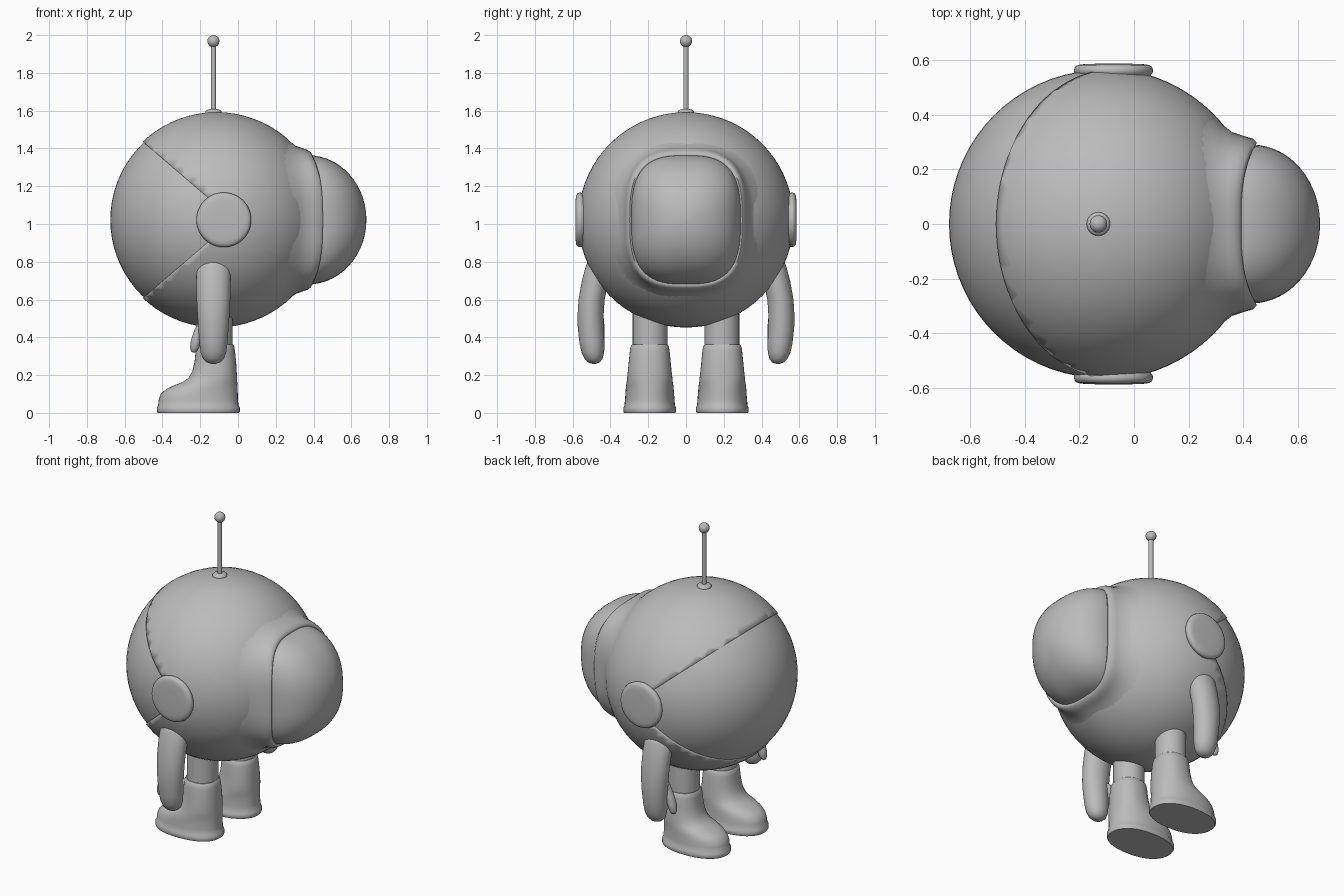
import bpy, bmesh, math
from mathutils import Vector

if "Cube" in bpy.data.objects:
    bpy.data.objects.remove(bpy.data.objects["Cube"])

GREY = bpy.data.materials.new("plain grey")
GREY.diffuse_color = (0.5, 0.5, 0.5, 1)
GREY.use_nodes = True
GREY.node_tree.nodes["Principled BSDF"].inputs["Base Color"].default_value = GREY.diffuse_color
C = Vector((-0.113, 0, 1.022))   # centre of the round body


def finish(name, bm, angle=40):
    bmesh.ops.recalc_face_normals(bm, faces=bm.faces)
    me = bpy.data.meshes.new(name)
    bm.to_mesh(me)
    bm.free()
    ob = bpy.data.objects.new(name, me)
    bpy.context.collection.objects.link(ob)
    me.materials.append(GREY)
    bpy.ops.object.select_all(action='DESELECT')
    ob.select_set(True)
    bpy.context.view_layer.objects.active = ob
    bpy.ops.object.shade_smooth_by_angle(angle=math.radians(angle))
    return ob


def loft(name, rings, caps=(True, True), angle=40):
    bm = bmesh.new()
    vs = [[bm.verts.new(p) for p in r] for r in rings]
    n = len(vs[0])
    for a, b in zip(vs, vs[1:]):
        for i in range(n):
            j = (i + 1) % n
            bm.faces.new((a[i], a[j], b[j], b[i]))
    if caps[0]:
        bm.faces.new(vs[0])
    if caps[1]:
        bm.faces.new(vs[-1])
    return finish(name, bm, angle)


def oval(a, b, power=2.0, n=48):
    """2D superellipse points with the angle they came from"""
    out = []
    for i in range(n):
        t = 2 * math.pi * i / n
        c, s = math.cos(t), math.sin(t)
        out.append((a * math.copysign(abs(c) ** (2 / power), c),
                    b * math.copysign(abs(s) ** (2 / power), s), t))
    return out


def flat_ring(x, y, z, hx, hy, power=2.0, n=40):
    return [(x + u, y + v, z) for u, v, _ in oval(hx, hy, power, n)]


def side_ring(a, b, x_side, x_top, power):
    """Ring facing +x whose sides reach further out than its top and bottom"""
    return [(x_side * math.cos(t) ** 2 + x_top * math.sin(t) ** 2, u, C.z + v)
            for u, v, t in oval(a, b, power, 64)]


def ball(name, r, centre):
    bm = bmesh.new()
    bmesh.ops.create_uvsphere(bm, u_segments=32, v_segments=16, radius=r)
    bmesh.ops.translate(bm, verts=bm.verts, vec=centre)
    return finish(name, bm)


# Round face plate: inner sphere
bm = bmesh.new()
bmesh.ops.create_uvsphere(bm, u_segments=72, v_segments=36, radius=0.563)
bmesh.ops.translate(bm, verts=bm.verts, vec=C)
finish("face_sphere", bm)

# Outer shell: sphere with a wedge opened towards -x
SLOPE, APEX = 0.857, -0.02
bm = bmesh.new()
bmesh.ops.create_uvsphere(bm, u_segments=72, v_segments=36, radius=0.57)
bmesh.ops.translate(bm, verts=bm.verts, vec=C)
for s in (1, -1):
    bmesh.ops.bisect_plane(bm, geom=bm.verts[:] + bm.edges[:] + bm.faces[:], dist=1e-5,
                           plane_co=(APEX, 0, C.z), plane_no=(SLOPE, 0, s))
inside = [f for f in bm.faces
          if abs(f.calc_center_median().z - C.z) < SLOPE * (APEX - f.calc_center_median().x)]
bmesh.ops.delete(bm, geom=inside, context='FACES')
shell = finish("outer_shell", bm)
mod = shell.modifiers.new("thickness", 'SOLIDIFY')
mod.thickness = 0.02
mod.offset = -1

# Flared collar blending from the shell to the window rim
collar = [(0.485, 0.485, 0.17, 0.17, 2), (0.465, 0.465, 0.215, 0.215, 2),
          (0.42, 0.425, 0.265, 0.26, 2.1), (0.365, 0.392, 0.32, 0.305, 2.4),
          (0.335, 0.378, 0.36, 0.345, 2.7), (0.322, 0.37, 0.40, 0.367, 2.9),
          (0.312, 0.358, 0.435, 0.385, 3), (0.298, 0.346, 0.449, 0.392, 3),
          (0.288, 0.336, 0.445, 0.388, 3), (0.28, 0.328, 0.42, 0.365, 3)]
loft("window_collar", [side_ring(*r) for r in collar], (False, False), 60)

# Bulging window dome
dome = []
for k in range(15):
    p = math.radians(89.5) * k / 14
    c, s = math.cos(p), math.sin(p)
    dome.append(side_ring(0.29 * c, 0.342 * c, 0.43 + 0.25 * s, 0.37 + 0.31 * s, 3 - 0.7 * s))
loft("window_dome", dome, (True, True), 60)

# Antenna
loft("antenna_base", [flat_ring(-0.13, 0, z, r, r) for z, r in
                      ((1.57, 0.043), (1.595, 0.043), (1.604, 0.036), (1.608, 0.02))])
loft("antenna_rod", [flat_ring(-0.13, 0, z, 0.014, 0.014, 2, 20) for z in (1.58, 1.96)])
ball("antenna_tip", 0.032, (-0.13, 0, 1.968))

for s, side in ((-1, "near"), (1, "far")):
    # Ear disc
    loft(side + "_ear_disc",
         [[(-0.075 + u, s * y, C.z + v) for u, v, _ in oval(r, r)] for y, r in
          ((0.52, 0.13), (0.543, 0.135), (0.55, 0.142), (0.562, 0.145), (0.574, 0.141),
           (0.581, 0.13), (0.584, 0.11), (0.586, 0.06))], angle=60)

    # Arm: z, y, half depth, half width
    loft(side + "_arm", [flat_ring(-0.13, s * y, z, hx, hy) for z, y, hx, hy in
         ((0.80, 0.452, 0.068, 0.065), (0.795, 0.453, 0.082, 0.07), (0.775, 0.458, 0.091, 0.073),
          (0.70, 0.48, 0.091, 0.071), (0.60, 0.50, 0.089, 0.069), (0.52, 0.505, 0.085, 0.069),
          (0.45, 0.504, 0.08, 0.069), (0.37, 0.498, 0.074, 0.066), (0.32, 0.493, 0.068, 0.06),
          (0.285, 0.489, 0.055, 0.047), (0.267, 0.487, 0.035, 0.03), (0.26, 0.486, 0.012, 0.01))],
         angle=60)

    # Thumb
    loft(side + "_thumb", [flat_ring(x, s * 0.46, z, r, r, 2, 20) for x, z, r in
         ((-0.175, 0.50, 0.026), (-0.205, 0.43, 0.029), (-0.222, 0.38, 0.028),
          (-0.23, 0.345, 0.024), (-0.233, 0.325, 0.015), (-0.234, 0.319, 0.004))], angle=60)

    # Leg
    loft(side + "_leg", [flat_ring(-0.12, s * 0.19, z, 0.092, 0.092) for z in (0.33, 0.62)])

    # Boot: z, toe x, heel x, half width
    loft(side + "_boot",
         [flat_ring((f + b) / 2, s * 0.192, z, (b - f) / 2, w, 2.25) for z, f, b, w in
          ((0.0, -0.425, 0.006, 0.136), (0.008, -0.43, 0.01, 0.14), (0.028, -0.43, 0.01, 0.14),
           (0.038, -0.423, 0.003, 0.134), (0.07, -0.42, 0.0, 0.131), (0.10, -0.409, -0.001, 0.129),
           (0.125, -0.382, -0.002, 0.127), (0.145, -0.34, -0.003, 0.125),
           (0.163, -0.293, -0.004, 0.122), (0.185, -0.262, -0.005, 0.12),
           (0.22, -0.242, -0.007, 0.116), (0.27, -0.23, -0.01, 0.111),
           (0.33, -0.224, -0.016, 0.105), (0.352, -0.221, -0.02, 0.101),
           (0.362, -0.214, -0.027, 0.093))])
